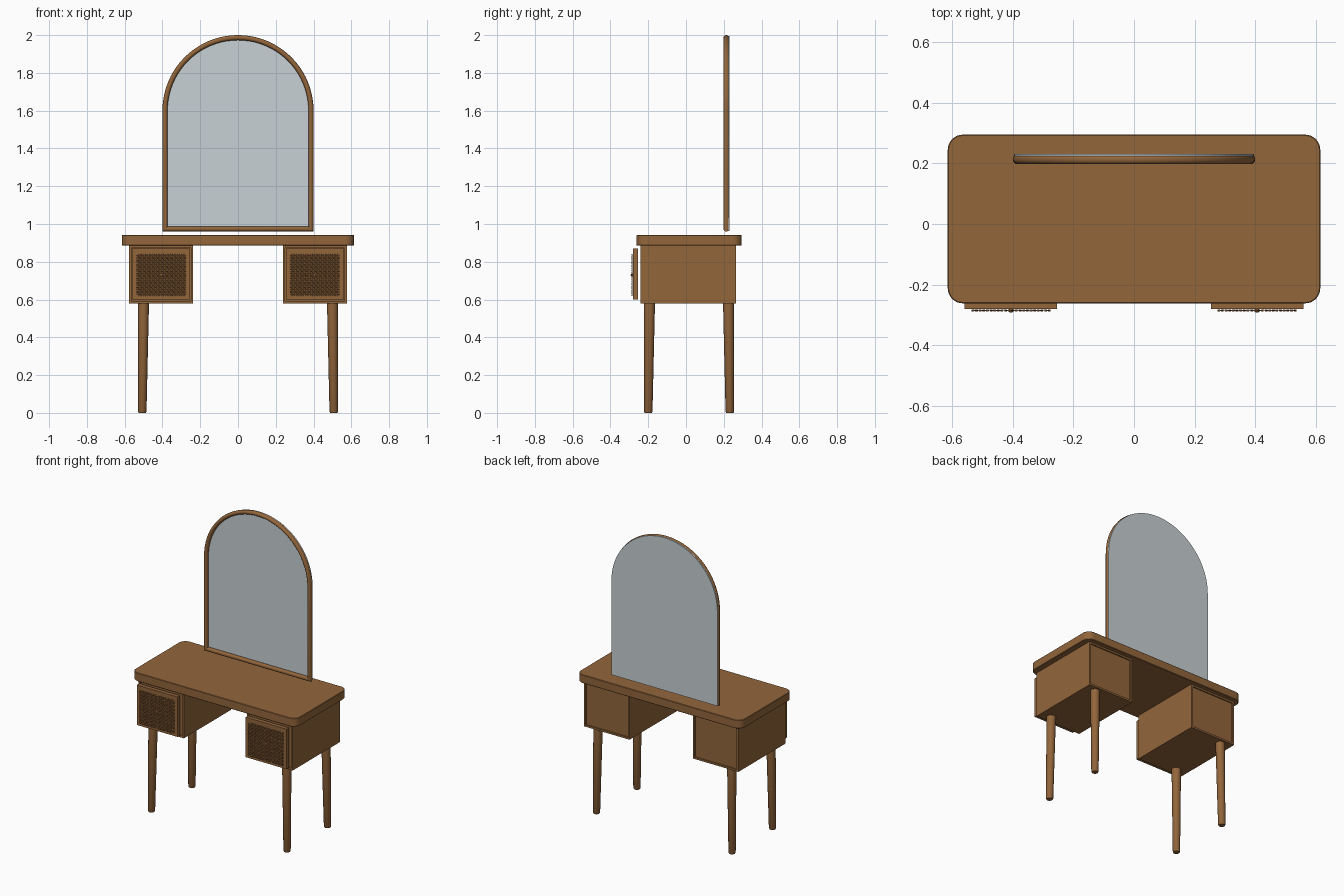
import bpy, bmesh, math
from mathutils import Vector

cube = bpy.data.objects.get("Cube")
if cube:
    bpy.data.objects.remove(cube, do_unlink=True)


def material(name, rgb):
    m = bpy.data.materials.new(name)
    m.use_nodes = True
    m.diffuse_color = (*rgb, 1)
    m.node_tree.nodes["Principled BSDF"].inputs["Base Color"].default_value = (*rgb, 1)
    return m


WOOD = material("walnut wood", (0.29, 0.132, 0.044))
GLASS = material("mirror glass", (0.58, 0.64, 0.66))


def finish(bm, name, mat, smooth=False):
    bmesh.ops.recalc_face_normals(bm, faces=bm.faces)
    me = bpy.data.meshes.new(name)
    bm.to_mesh(me)
    bm.free()
    me.materials.append(mat)
    ob = bpy.data.objects.new(name, me)
    bpy.context.collection.objects.link(ob)
    if smooth:
        bpy.ops.object.select_all(action="DESELECT")
        ob.select_set(True)
        bpy.context.view_layer.objects.active = ob
        bpy.ops.object.shade_smooth_by_angle(angle=math.radians(35))
    return ob


def box_mesh(lo, hi):
    bm = bmesh.new()
    bmesh.ops.create_cube(bm, size=1)
    for v in bm.verts:
        v.co = [(a + b) / 2 + c * (b - a) for a, b, c in zip(lo, hi, v.co)]
    return bm


def bridge_rings(bm, rings):
    # Closed rings of points joined into a skin, end rings returned
    rows = [[bm.verts.new(p) for p in r] for r in rings]
    n = len(rows[0])
    for a, b in zip(rows, rows[1:]):
        for i in range(n):
            j = (i + 1) % n
            bm.faces.new((a[i], a[j], b[j], b[i]))
    return rows


# Table top with rounded plan corners
bm = box_mesh((-0.615, -0.262, 0.885), (0.615, 0.295, 0.942))
corners = [e for e in bm.edges if abs(e.verts[0].co.z - e.verts[1].co.z) > 0.01]
bmesh.ops.bevel(bm, geom=corners, offset=0.05, segments=8, profile=0.5, affect="EDGES")
rims = [e for e in bm.edges if len(e.link_faces) == 2 and e.calc_face_angle() > 1.2]
bmesh.ops.bevel(bm, geom=rims, offset=0.003, segments=1, affect="EDGES")
finish(bm, "table_top", WOOD, True)


def cabinet(side, label):
    # Carcass with a recessed panel on its front and back
    x0, x1 = sorted((side * 0.237, side * 0.577))
    bm = box_mesh((x0, -0.24, 0.58), (x1, 0.265, 0.886))
    bm.normal_update()
    for f in [f for f in bm.faces if abs(f.normal.y) > 0.9]:
        bmesh.ops.inset_region(bm, faces=[f], thickness=0.018)
        shift = Vector((0, -0.008 * math.copysign(1, f.normal.y), 0))
        inner = bmesh.ops.extrude_face_region(bm, geom=[f])["geom"]
        bmesh.ops.translate(bm, verts=[g for g in inner if isinstance(g, bmesh.types.BMVert)], vec=shift)
        bmesh.ops.delete(bm, geom=[f], context="FACES")
    finish(bm, label + "_cabinet", WOOD)

    # Drawer front
    x0, x1 = sorted((side * 0.254, side * 0.56))
    finish(box_mesh((x0, -0.281, 0.6), (x1, -0.254, 0.87)), label + "_drawer_front", WOOD)


def cane_panel(side, label):
    # Over-and-under strands, each a zigzag ribbon
    cols, rows, pitch, half = 22, 19, 0.012, 0.0042
    cx, cz = side * 0.406, 0.73
    bm = bmesh.new()

    def strand(index, count, total, upright):
        across = (index - (total - 1) / 2) * pitch
        prev = None
        for k in range(count):
            over = (index + k + upright) % 2
            y = -0.2875 if over else -0.283
            for d in (-0.3, 0.3):
                along = (k - (count - 1) / 2 + d) * pitch
                pair = []
                for w in (-half, half):
                    a, b = (across + w, along) if upright else (along, across + w)
                    pair.append(bm.verts.new((cx + a, y, cz + b)))
                if prev:
                    bm.faces.new((prev[0], prev[1], pair[1], pair[0]))
                prev = pair

    for i in range(cols):
        strand(i, rows, cols, 1)
    for i in range(rows):
        strand(i, cols, rows, 0)
    ob = finish(bm, label + "_cane_panel", WOOD)
    thick = ob.modifiers.new("thickness", "SOLIDIFY")
    thick.thickness = 0.0015
    thick.offset = 0


def knob(side, label):
    bm = bmesh.new()
    bmesh.ops.create_uvsphere(bm, u_segments=16, v_segments=8, radius=0.008)
    bmesh.ops.translate(bm, verts=bm.verts, vec=(side * 0.406, -0.285, 0.73))
    finish(bm, label + "_drawer_knob", WOOD, True)


def leg(side, y_top, y_foot, name):
    # Tapered round leg with a softened foot
    bm = bmesh.new()
    rings = []
    for z, r in ((0, 0.019), (0.006, 0.0225), (0.585, 0.029)):
        t = z / 0.585
        cx = side * (0.507 + (0.5 - 0.507) * t)
        cy = y_foot + (y_top - y_foot) * t
        rings.append([(cx + r * math.cos(a), cy + r * math.sin(a), z)
                      for a in (math.tau * i / 24 for i in range(24))])
    ends = bridge_rings(bm, rings)
    bm.faces.new(ends[0])
    bm.faces.new(ends[-1])
    finish(bm, name, WOOD, True)


for side, label in ((1, "left"), (-1, "right")):
    cabinet(side, label)
    cane_panel(side, label)
    knob(side, label)
    leg(side, -0.193, -0.2, label + "_front_leg")
    leg(side, 0.225, 0.232, label + "_back_leg")


def arch(inset, y, steps=40):
    # Round-topped outline, moved inwards by the inset
    r = 0.4 - inset
    pts = [(r * math.cos(a), y, 1.6 + r * math.sin(a))
           for a in (math.pi * i / steps for i in range(steps + 1))]
    return pts + [(-r, y, 0.96 + inset), (r, y, 0.96 + inset)]


# Mirror frame: oval section swept around the arch with mitred corners
bm = bmesh.new()
section = [math.tau * i / 14 for i in range(15)]
bridge_rings(bm, [arch(0.0135 * (1 - math.cos(a)), 0.2135 + 0.0155 * math.sin(a)) for a in section])
bmesh.ops.remove_doubles(bm, verts=bm.verts, dist=0.0001)
finish(bm, "mirror_frame", WOOD, True)

# Mirror glass, laid into the back of the frame
bm = bmesh.new()
ends = bridge_rings(bm, [arch(0.004, 0.222), arch(0.004, 0.231)])
bm.faces.new(ends[0])
bm.faces.new(ends[-1])
finish(bm, "mirror_glass", GLASS)
